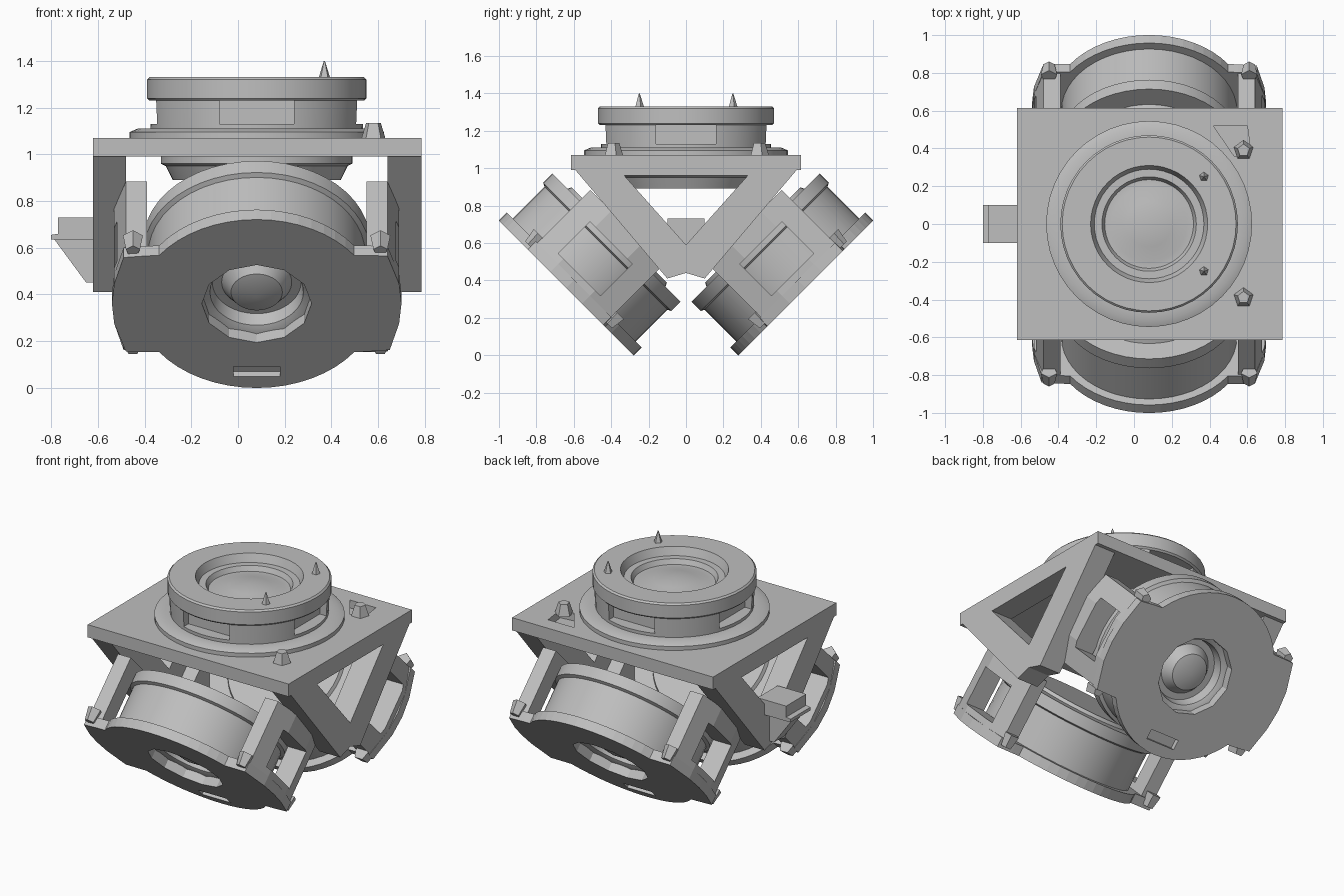
import bpy, bmesh, math
from mathutils import Matrix, Vector

if "Cube" in bpy.data.objects:
    bpy.data.objects.remove(bpy.data.objects["Cube"])

CX = 0.08  # middle of the body in x
GREY = (0.52, 0.52, 0.52, 1)
grey = bpy.data.materials.new("plain_grey")
grey.use_nodes = True
grey.diffuse_color = GREY
grey.node_tree.nodes["Principled BSDF"].inputs["Base Color"].default_value = GREY


def finish(name, bm, place=Matrix()):
    bmesh.ops.recalc_face_normals(bm, faces=bm.faces)
    mesh = bpy.data.meshes.new(name)
    bm.to_mesh(mesh)
    bm.free()
    mesh.materials.append(grey)
    ob = bpy.data.objects.new(name, mesh)
    ob.matrix_world = place
    bpy.context.collection.objects.link(ob)
    return ob


def prism(name, outline, axis, low, high, place=Matrix()):
    """Extrude a flat outline along one axis."""
    bm = bmesh.new()

    def point(a, b, c):
        return {"x": (c, a, b), "y": (a, c, b), "z": (a, b, c)}[axis]
    face = bm.faces.new([bm.verts.new(point(a, b, low)) for a, b in outline])
    new = bmesh.ops.extrude_face_region(bm, geom=[face])["geom"]
    shift = Vector(point(0, 0, high - low))
    bmesh.ops.translate(bm, vec=shift, verts=[v for v in new if isinstance(v, bmesh.types.BMVert)])
    return finish(name, bm, place)


def box(name, low, high, place=Matrix()):
    (x0, y0, z0), (x1, y1, z1) = low, high
    return prism(name, [(x0, y0), (x1, y0), (x1, y1), (x0, y1)], "z", z0, z1, place)


def lathe(name, profile, place=Matrix(), steps=48):
    """Turn a radius/height profile about z."""
    bm = bmesh.new()
    verts = [bm.verts.new((r, 0, h)) for r, h in profile]
    edges = [bm.edges.new(pair) for pair in zip(verts, verts[1:])]
    bmesh.ops.spin(bm, geom=verts + edges, axis=(0, 0, 1), cent=(0, 0, 0),
                   steps=steps, angle=math.tau)
    bmesh.ops.remove_doubles(bm, verts=bm.verts, dist=0.0005)
    return finish(name, bm, place)


def cut(ob, *cutters):
    for cutter in cutters:
        cutter.hide_render = True
        mod = ob.modifiers.new("cut", "BOOLEAN")
        mod.operation, mod.solver, mod.object = "DIFFERENCE", "EXACT", cutter
    bpy.context.view_layer.update()
    graph = bpy.context.evaluated_depsgraph_get()
    mesh = bpy.data.meshes.new_from_object(ob.evaluated_get(graph))
    ob.modifiers.clear()
    ob.data = mesh
    for cutter in cutters:
        bpy.data.objects.remove(cutter)


def smooth(ob):
    bpy.ops.object.select_all(action="DESELECT")
    ob.select_set(True)
    bpy.context.view_layer.objects.active = ob
    bpy.ops.object.shade_smooth_by_angle(angle=math.radians(30))


def bolt(name, spot, radius, height, taper, place=Matrix()):
    bm = bmesh.new()
    bmesh.ops.create_cone(bm, cap_ends=True, segments=5, radius1=radius,
                          radius2=radius * taper, depth=height)
    bmesh.ops.translate(bm, vec=spot, verts=bm.verts)
    return finish(name, bm, place)


# Top plate with a corner pocket
plate = box("top_plate", (-0.62, -0.615, 0.99), (0.785, 0.615, 1.07))
cut(plate, prism("pocket_cutter", [(0.42, 0.52), (0.6, 0.52), (0.62, 0.37), (0.53, 0.36)], "z", 1.02, 1.2))

# Top hub with a stepped bore and four shallow windows
centre = Matrix.Translation((CX, 0, 0))
hub = lathe("top_hub", [
    (0, 0.89), (0.36, 0.89), (0.39, 0.95), (0.41, 0.96), (0.41, 1.03), (0.545, 1.07),
    (0.545, 1.095), (0.51, 1.11), (0.455, 1.11), (0.46, 1.23), (0.47, 1.24), (0.47, 1.32),
    (0.46, 1.33), (0.31, 1.33), (0.29, 1.28), (0.25, 1.28), (0.235, 1.25), (0.2, 1.25),
    (0.12, 1.27), (0, 1.28)], centre)
cut(hub, *[box("window_cutter", (0.38, -0.16, 1.13), (0.6, 0.16, 1.23),
               centre @ Matrix.Rotation(math.radians(90 * i), 4, "Z")) for i in range(4)])
smooth(hub)
for side in (-1, 1):
    bolt("hub_spike", (0.37, 0.25 * side, 1.365), 0.025, 0.07, 0.1)
    bolt("flange_bolt", (0.58, 0.39 * side, 1.1), 0.055, 0.07, 0.6)

# Triangular side frames with an open middle
for name, x0, x1 in (("right", -0.62, -0.48), ("left", 0.64, 0.785)):
    frame = prism(name + "_frame", [(-0.6, 1.0), (-0.1, 0.41), (0, 0.44), (0.1, 0.41), (0.6, 1.0)],
                  "x", x0, x1)
    cut(frame, prism("frame_cutter", [(-0.33, 0.96), (0, 0.59), (0.33, 0.96)], "x", x0 - 0.1, x1 + 0.1))

# Side bracket: a box on a narrower gusset
prism("side_box", [(-0.57, 0.73), (-0.77, 0.73), (-0.77, 0.66), (-0.8, 0.655), (-0.8, 0.635),
                   (-0.57, 0.635)], "y", -0.1, 0.1)
prism("side_gusset", [(-0.57, 0.64), (-0.79, 0.64), (-0.65, 0.45), (-0.57, 0.45)], "y", -0.05, 0.05)

# Face plate outline: a disc with a lug on each side
arc = [(0.51 * math.cos(a), 0.51 * math.sin(a))
       for a in (math.radians(35 + 110 * i / 16) for i in range(17))]
lug = [(-0.47, 0.29), (-0.57, 0.28), (-0.61, 0.12), (-0.62, 0), (-0.61, -0.12), (-0.56, -0.29)]
half = arc + lug
outline = half + [(-x, -y) for x, y in half]

# Two tilted motors, front and back
for name, turn in (("front", 0), ("back", 180)):
    place = (centre @ Matrix.Rotation(math.radians(turn), 4, "Z")
             @ Matrix.Translation((0, -0.64, 0.36)) @ Matrix.Rotation(math.radians(135), 4, "X"))
    body = lathe(name + "_motor", [
        (0, -0.4), (0.36, -0.4), (0.37, -0.38), (0.485, -0.38), (0.485, -0.31), (0.465, -0.3),
        (0.465, -0.05), (0.24, -0.05), (0.2, -0.07), (0.19, -0.13), (0.15, -0.13), (0.11, -0.07),
        (0, -0.04)], place)
    smooth(body)
    plate = prism(name + "_face_plate", outline, "z", -0.06, 0, place)
    cut(plate, lathe("bore_cutter", [(0, -0.2), (0.235, -0.2), (0.235, 0.1), (0, 0.1)], place, 12),
        box("slot_cutter", (-0.1, -0.44, -0.03), (0.1, -0.38, 0.1), place))
    for s in (-1, 1):
        wall = prism(name + "_bracket", [(s * 0.47, -0.28), (s * 0.56, -0.28), (s * 0.61, -0.12),
                                         (s * 0.61, 0.12), (s * 0.56, 0.28), (s * 0.47, 0.28)],
                     "z", -0.46, -0.03, place)
        cut(wall, box("bracket_cutter", (s * 0.54 - 0.2, -0.16, -0.34), (s * 0.54 + 0.2, 0.16, -0.1), place))
        for u in (-0.3, 0.3):
            bolt(name + "_bracket_bolt", (s * 0.53, u, -0.06), 0.045, 0.08, 0.7, place)
